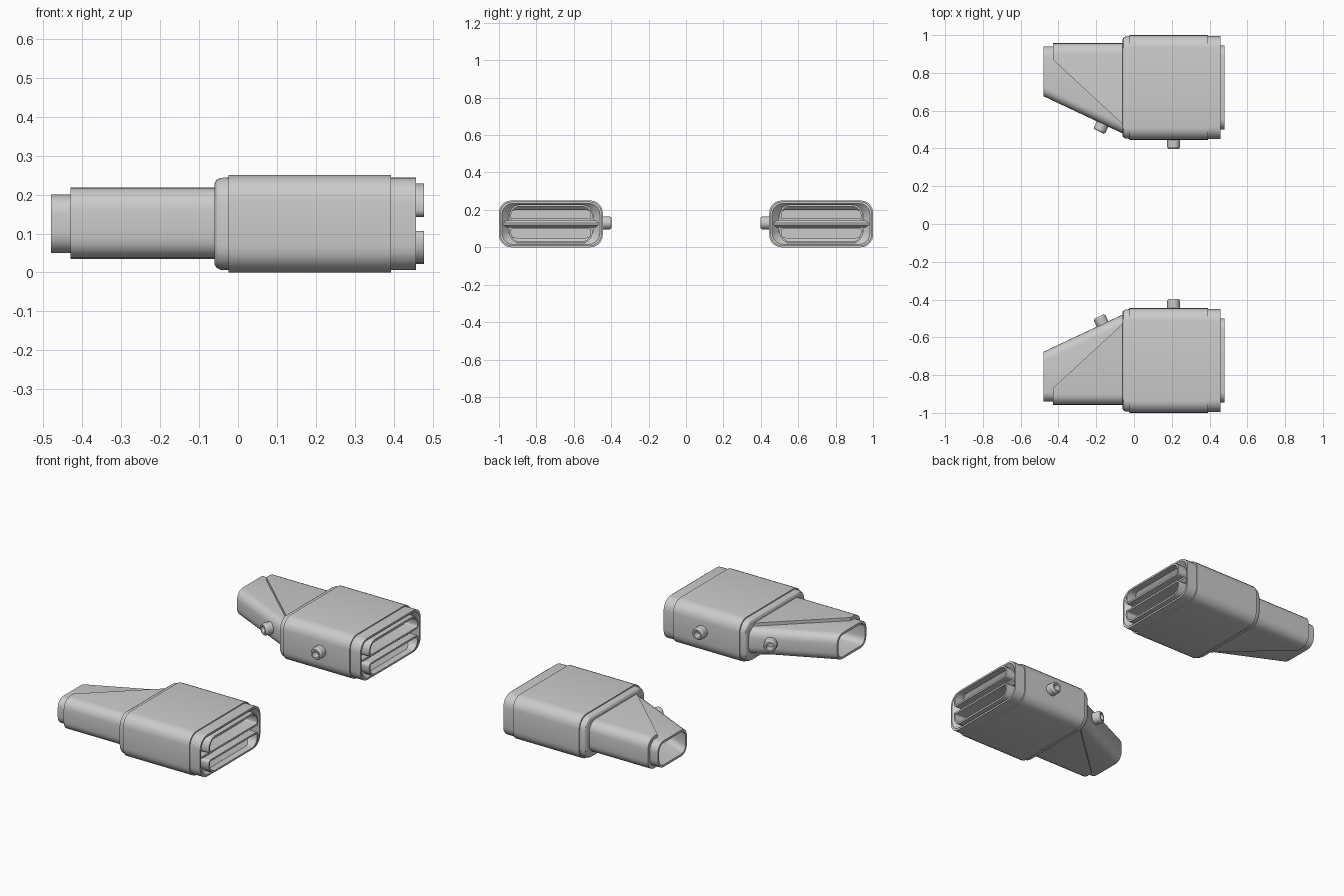
import bpy, bmesh, math
from mathutils import Vector

if "Cube" in bpy.data.objects:
    bpy.data.objects.remove(bpy.data.objects["Cube"])


def rounded(x, y0, y1, z0, z1, radii, seg=5):
    """Rounded rectangle in the YZ plane; radii: outer-top, inner-top, inner-bottom, outer-bottom."""
    corners = [(y1, z1, -1, -1, 0), (y0, z1, 1, -1, 90),
               (y0, z0, 1, 1, 180), (y1, z0, -1, 1, 270)]
    pts = []
    for (y, z, sy, sz, a0), r in zip(corners, radii):
        for i in range(seg + 1):
            a = math.radians(a0 + 90 * i / seg)
            pts.append(Vector((x, y + sy * r + r * math.cos(a), z + sz * r + r * math.sin(a))))
    return pts


def loft(name, rings, caps=True, closed=False):
    """Skin rings of points, mark hard edges and mirror to the other side."""
    bm = bmesh.new()
    vr = [[bm.verts.new(p) for p in ring] for ring in rings]
    n = len(vr[0])
    pairs = list(zip(vr, vr[1:])) + ([(vr[-1], vr[0])] if closed else [])
    for a, b in pairs:
        for i in range(n):
            j = (i + 1) % n
            bm.faces.new((a[i], a[j], b[j], b[i]))
    if caps and not closed:
        bm.faces.new(vr[0])
        bm.faces.new(vr[-1])
    bmesh.ops.remove_doubles(bm, verts=bm.verts, dist=1e-5)
    bmesh.ops.recalc_face_normals(bm, faces=bm.faces)
    for f in bm.faces:
        f.smooth = True
    for e in bm.edges:
        e.smooth = e.calc_face_angle(3.0) < math.radians(30)
    me = bpy.data.meshes.new(name)
    bm.to_mesh(me)
    bm.free()
    ob = bpy.data.objects.new(name, me)
    bpy.context.collection.objects.link(ob)
    m = ob.modifiers.new("Mirror", 'MIRROR')
    m.use_axis = (False, True, False)
    m.use_mirror_merge = False
    return ob


# Main housing: collar, raised middle band, front rim and recessed mouth
def housing_ring(x, inset):
    r = max(0.065 - inset * 0.4, 0.03)
    return rounded(x, 0.445 + inset, 1 - inset, inset, 0.25 - inset, [r] * 4)


loft("housing", [housing_ring(x, i) for x, i in (
    (-0.06, 0.02), (-0.055, 0.012), (-0.045, 0.007), (-0.025, 0.006), (-0.025, 0),
    (0.393, 0), (0.393, 0.006), (0.457, 0.006), (0.457, 0.016),
    (0.42, 0.05), (0.2, 0.05))])

# Two hollow outlet lips, one above the other
def lip(name, z0, z1, top):
    def ring(x, t):
        big, small = 0.055 - t, 0.018 - t
        radii = [big, big, small, small] if top else [small, small, big, big]
        return rounded(x, 0.5 + t, 0.945 - t, z0 + t, z1 - t, radii)
    loft(name, [ring(0.4, 0), ring(0.478, 0), ring(0.478, 0.01), ring(0.4, 0.01)], closed=True)


lip("upper_lip", 0.143, 0.228, True)
lip("lower_lip", 0.022, 0.107, False)

# Divider between the lips
loft("divider", [rounded(x, 0.46, 0.985, 0.125 - h, 0.125 + h, [0] * 4)
                 for x, h in ((0.2, 0.019), (0.43, 0.019), (0.45, 0.005))])

# Tapered rear duct with an open end
loft("rear_duct", [
    rounded(-0.04, 0.47, 0.94, 0.05, 0.2, [0.05] * 4),
    rounded(-0.48, 0.677, 0.94, 0.05, 0.2, [0.05] * 4),
    rounded(-0.48, 0.69, 0.927, 0.063, 0.187, [0.037] * 4),
    rounded(-0.15, 0.545, 0.927, 0.063, 0.187, [0.037] * 4)])

# Raised outer sleeve with a diagonal edge, wrapped around the duct
def sleeve_ring(x, y0):
    def half(y1, z0, z1, r):
        pts = [Vector((x, y0, z0))]
        for zc, a0 in ((z0 + r, -90), (z1 - r, 0)):
            for i in range(6):
                a = math.radians(a0 + 18 * i)
                pts.append(Vector((x, y1 - r + r * math.cos(a), zc + r * math.sin(a))))
        return pts + [Vector((x, y0, z1))]
    return half(0.957, 0.035, 0.218, 0.055) + half(0.935, 0.055, 0.195, 0.045)[::-1]


loft("outer_sleeve", [sleeve_ring(-0.43, 0.87), sleeve_ring(-0.04, 0.51)])


# Small hollow nozzles on the inward sides
def nozzle(name, base, direction):
    rot = Vector(direction).to_track_quat('Z', 'Y')
    rings = []
    for r, h in ((0.034, -0.015), (0.034, 0.038), (0.028, 0.047), (0.019, 0.047), (0.015, 0.015)):
        rings.append([Vector(base) + rot @ Vector((r * math.cos(t), r * math.sin(t), h))
                      for t in [math.tau * i / 20 for i in range(20)]])
    loft(name, rings)


nozzle("side_nozzle", (0.21, 0.445, 0.13), (0, -1, 0))
nozzle("duct_nozzle", (-0.165, 0.532, 0.13), (-0.43, -0.9, 0))
